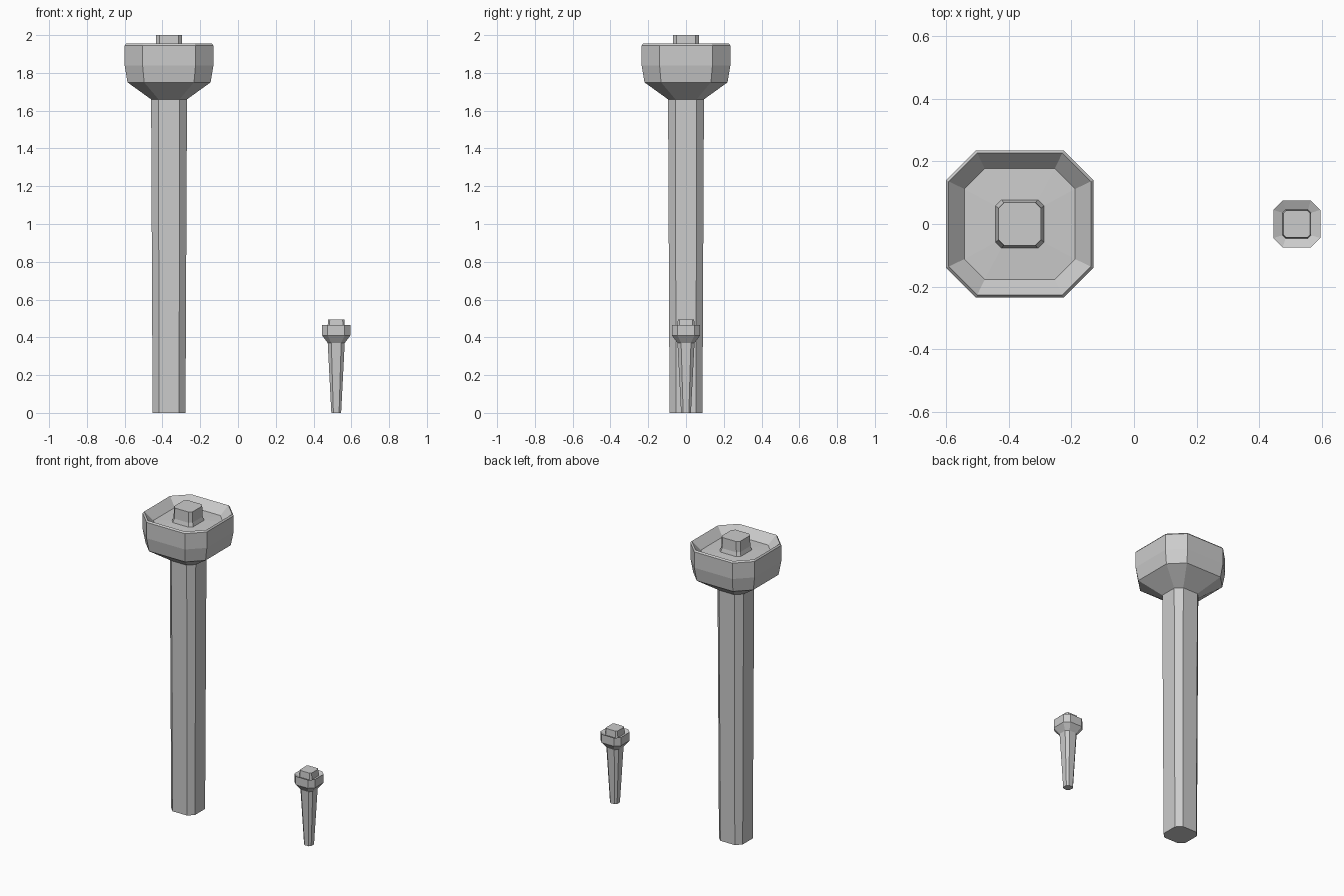
import bpy, bmesh

if "Cube" in bpy.data.objects:
    bpy.data.objects.remove(bpy.data.objects["Cube"])


def octagon_loft(name, cx, rings, cap_bottom=False, cap_top=False):
    """Stack chamfered-square rings (half width, flat half length, z)."""
    bm = bmesh.new()
    loops = []
    for h, f, z in rings:
        pts = [(h, -f), (h, f), (f, h), (-f, h), (-h, f), (-h, -f), (-f, -h), (f, -h)]
        loops.append([bm.verts.new((x, y, z)) for x, y in pts])
    for a, b in zip(loops, loops[1:]):
        for i in range(8):
            j = (i + 1) % 8
            bm.faces.new((a[i], a[j], b[j], b[i]))
    if cap_bottom:
        bm.faces.new(loops[0][::-1])
    if cap_top:
        bm.faces.new(loops[-1])
    mesh = bpy.data.meshes.new(name)
    bm.to_mesh(mesh)
    bm.free()
    ob = bpy.data.objects.new(name, mesh)
    ob.location.x = cx
    bpy.context.collection.objects.link(ob)
    return ob


# Large torch: shaft, flared bowl with sunken top, central wick
LX = -0.365
octagon_loft("large_shaft", LX, [(0.087, 0.053, 0), (0.095, 0.056, 1.66)], cap_bottom=True)
octagon_loft("large_bowl", LX, [
    (0.095, 0.056, 1.66), (0.22, 0.132, 1.75), (0.235, 0.14, 1.84),
    (0.235, 0.14, 1.945), (0.227, 0.136, 1.955),
    (0.177, 0.112, 1.90), (0.077, 0.058, 1.905)])
octagon_loft("large_wick", LX, [
    (0.077, 0.058, 1.905), (0.070, 0.052, 1.93), (0.068, 0.05, 2.0)], cap_top=True)

# Small torch: tapered shaft, bowl, wick
SX = 0.52
octagon_loft("small_shaft", SX, [(0.026, 0.015, 0), (0.045, 0.026, 0.37)], cap_bottom=True)
octagon_loft("small_bowl", SX, [
    (0.045, 0.026, 0.37), (0.075, 0.045, 0.41), (0.075, 0.045, 0.465),
    (0.046, 0.036, 0.452)])
octagon_loft("small_wick", SX, [
    (0.046, 0.036, 0.452), (0.043, 0.034, 0.495)], cap_top=True)
